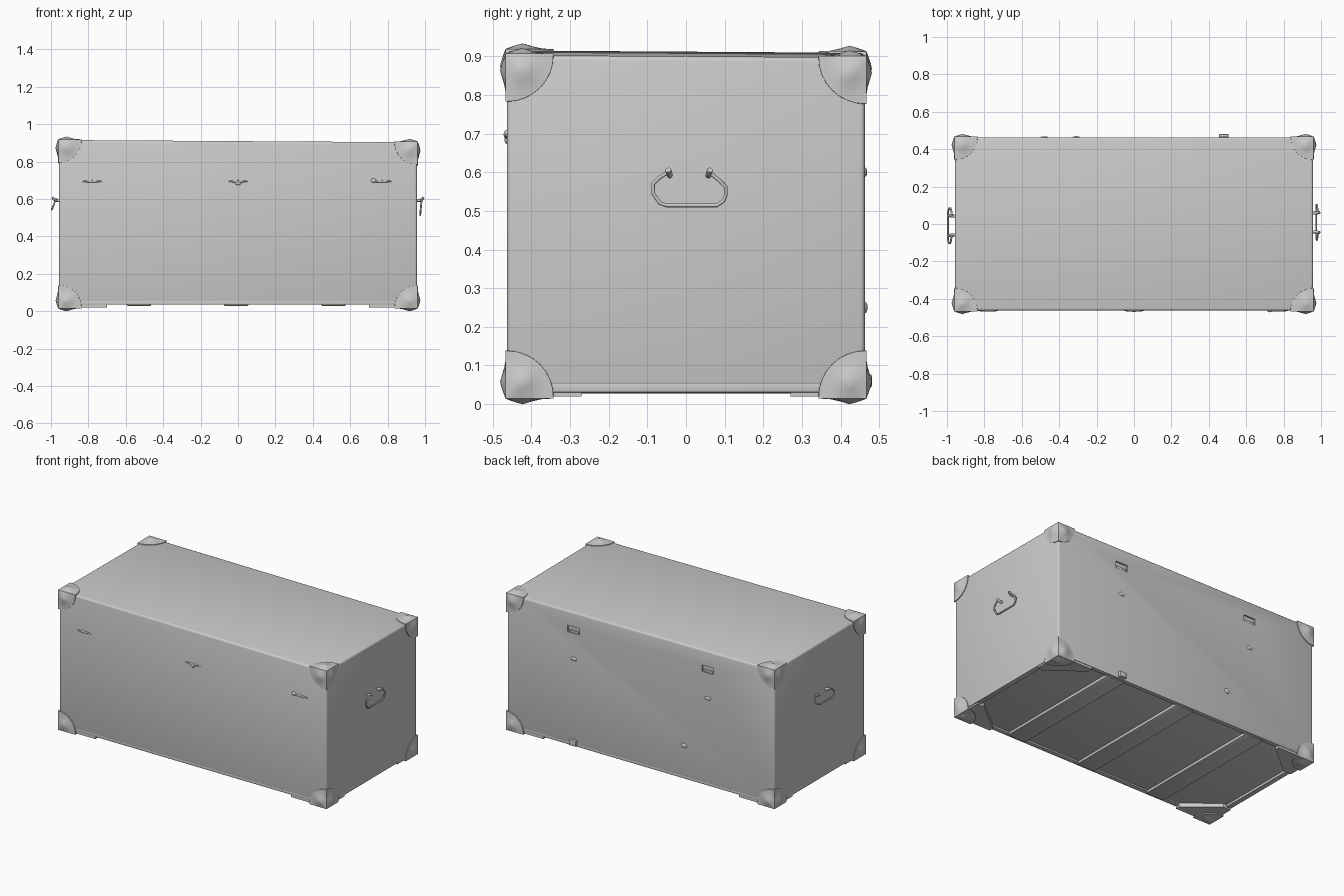
import bpy, bmesh, math
from mathutils import Vector

if "Cube" in bpy.data.objects:
    bpy.data.objects.remove(bpy.data.objects["Cube"])

X, Y, ZB = 0.957, 0.463, 0.045


def top_z(sx, sy):
    return 0.906 - 0.006 * sx - 0.003 * sy


def finish(name, bm, smooth=True):
    me = bpy.data.meshes.new(name)
    bm.to_mesh(me)
    bm.free()
    ob = bpy.data.objects.new(name, me)
    bpy.context.collection.objects.link(ob)
    if smooth:
        bpy.ops.object.select_all(action='DESELECT')
        ob.select_set(True)
        bpy.context.view_layer.objects.active = ob
        bpy.ops.object.shade_smooth_by_angle(angle=math.radians(35))
    return ob


def add_box(bm, c, s, bevel=0.0):
    vs = bmesh.ops.create_cube(bm, size=1)['verts']
    for v in vs:
        v.co = Vector([c[i] + v.co[i] * s[i] for i in range(3)])
    if bevel:
        es = list({e for v in vs for e in v.link_edges})
        bmesh.ops.bevel(bm, geom=es, offset=bevel, segments=2, profile=0.5, affect='EDGES')


def add_blob(bm, c, s):
    vs = bmesh.ops.create_uvsphere(bm, u_segments=12, v_segments=8, radius=1)['verts']
    for v in vs:
        v.co = Vector([c[i] + v.co[i] * s[i] for i in range(3)])


# Chest body: slightly uneven box with rounded edges
bm = bmesh.new()
for v in bmesh.ops.create_cube(bm, size=2)['verts']:
    sx, sy, sz = v.co
    v.co = (sx * X, sy * Y, top_z(sx, sy) if sz > 0 else ZB)
bmesh.ops.bevel(bm, geom=list(bm.edges), offset=0.012, segments=3, profile=0.5, affect='EDGES')
body = finish("chest_body", bm)

# Hinge pockets cut in the back
bm = bmesh.new()
for x in (-0.48, 0.48):
    add_box(bm, (x, Y, 0.785), (0.085, 0.02, 0.042))
cutter = finish("hinge_cutter", bm, False)
cutter.hide_render = True
cutter.hide_set(True)
mod = body.modifiers.new("pockets", 'BOOLEAN')
mod.operation = 'DIFFERENCE'
mod.object = cutter
mod.solver = 'EXACT'

# Hinge leaves, lower rivets and a small tab on the back
bm = bmesh.new()
for x in (-0.48, 0.48):
    add_box(bm, (x, Y - 0.006, 0.773), (0.07, 0.008, 0.014), 0.002)
    add_blob(bm, (x, Y, 0.60), (0.022, 0.006, 0.012))
add_blob(bm, (-0.31, Y, 0.25), (0.02, 0.007, 0.015))
add_box(bm, (0.48, Y + 0.006, 0.06), (0.05, 0.024, 0.035), 0.005)
finish("back_hinges", bm)

# Front latches: thin ridges
bm = bmesh.new()
for x in (-0.78, 0.0, 0.77):
    add_blob(bm, (x, -Y, 0.694), (0.055, 0.006, 0.006))
add_blob(bm, (0.725, -Y, 0.698), (0.014, 0.009, 0.012))
add_blob(bm, (0.0, -Y, 0.685), (0.016, 0.007, 0.012))
finish("front_latches", bm)

# Bottom edge rails and cross battens
bm = bmesh.new()
for s in (-1, 1):
    add_box(bm, (0, s * (Y - 0.016), 0.046), (2 * X - 0.02, 0.03, 0.022), 0.004)
    add_box(bm, (s * (X - 0.018), 0, 0.043), (0.034, 2 * Y - 0.02, 0.026), 0.004)
finish("bottom_rails", bm)
bm = bmesh.new()
for x in (-0.53, -0.01, 0.51):
    add_box(bm, (x, 0, 0.04), (0.13, 2 * Y - 0.03, 0.024), 0.006)
finish("bottom_battens", bm)

# Triangular plates under the four bottom corners
bm = bmesh.new()
for sx in (-1, 1):
    for sy in (-1, 1):
        tri = [(0.952, 0.459), (0.952, 0.27), (0.90, 0.27), (0.70, 0.43), (0.70, 0.459)]
        f = bm.faces.new([bm.verts.new((sx * a, sy * b, 0.02)) for a, b in tri])
        ext = bmesh.ops.extrude_face_region(bm, geom=[f])['geom']
        for v in ext:
            if isinstance(v, bmesh.types.BMVert):
                v.co.z = 0.055
bmesh.ops.recalc_face_normals(bm, faces=bm.faces[:])
finish("bottom_corner_plates", bm, False)

# Corner caps: three quarter-round plates, each with a raised knob
T = 0.004
RINGS = (0.02, 0.04, 0.057, 0.078, 0.1, 0.12, 0.121)
STEPS = 8


def corner_cap(bm, corner, signs):
    new = []
    for n in range(3):
        a, b = (n + 1) % 3, (n + 2) % 3

        def point(r, t):
            u, v = r * math.cos(t), r * math.sin(t)
            on_u, on_v = u < 1e-5, v < 1e-5
            h = T
            if not (on_u or on_v):
                h += 0.014 * math.exp(-((u - .04) ** 2 + (v - .04) ** 2) / 0.0009)
            if r > 0.1205:
                h = -0.006
            off = [0, 0, 0]
            off[n] = -h
            off[a] = -h if on_u else u
            off[b] = -h if on_v else v
            return bm.verts.new([corner[i] - signs[i] * off[i] for i in range(3)])

        rows = [[point(r, math.pi / 2 * k / STEPS) for k in range(STEPS + 1)] for r in RINGS]
        tip = point(0, 0)
        for k in range(STEPS):
            new.append(bm.faces.new((tip, rows[0][k], rows[0][k + 1])))
            for p, q in zip(rows, rows[1:]):
                new.append(bm.faces.new((p[k], q[k], q[k + 1], p[k + 1])))
    inner = Vector([corner[i] - signs[i] * 0.1 for i in range(3)])
    for f in new:
        f.normal_update()
        if f.normal.dot(f.calc_center_median() - inner) < 0:
            f.normal_flip()


for level in (-1, 1):
    bm = bmesh.new()
    for sx in (-1, 1):
        for sy in (-1, 1):
            z = top_z(sx, sy) if level > 0 else 0.018
            corner_cap(bm, (sx * X, sy * Y, z), (sx, sy, level))
    bmesh.ops.remove_doubles(bm, verts=bm.verts[:], dist=0.0003)
    finish("top_corner_caps" if level > 0 else "bottom_corner_caps", bm)


# Drop handles: bent wire loop hung from two eyelets on each end
LOOP = [(-0.047, 0.6), (-0.07, 0.585), (-0.085, 0.57), (-0.085, 0.545), (-0.068, 0.52),
        (-0.05, 0.514), (0.08, 0.514), (0.096, 0.525), (0.103, 0.54), (0.103, 0.562),
        (0.085, 0.58), (0.06, 0.6)]


def tube(name, paths, radius):
    cu = bpy.data.curves.new(name, 'CURVE')
    cu.dimensions = '3D'
    cu.bevel_depth = radius
    cu.bevel_resolution = 2
    cu.use_fill_caps = True
    for pts in paths:
        sp = cu.splines.new('POLY')
        sp.points.add(len(pts) - 1)
        for p, co in zip(sp.points, pts):
            p.co = (*co, 1)
    ob = bpy.data.objects.new(name, cu)
    bpy.context.collection.objects.link(ob)
    bpy.ops.object.select_all(action='DESELECT')
    ob.select_set(True)
    bpy.context.view_layer.objects.active = ob
    bpy.ops.object.convert(target='MESH')
    bpy.ops.object.shade_smooth_by_angle(angle=math.radians(60))


for s, side, swing, drop in ((1, "right", 0.016, 1.0), (-1, "left", 0.022, 0.65)):
    loop = []
    for y, z in LOOP:
        d = (0.6 - z) / 0.086
        x = 0.973 + swing * d if s < 0 else 0.982 - 0.008 * d
        loop.append((s * x, s * y, 0.6 + (z - 0.6) * drop))
    tube(side + "_handle_loop", [loop], 0.005)
    eyes = [[(s * 0.95, s * y, 0.592), (s * 0.975, s * y, 0.592), (s * 0.992, s * (y + e), 0.606)]
            for y, e in ((-0.042, -0.004), (0.058, 0.004))]
    tube(side + "_handle_eyelets", eyes, 0.008)
